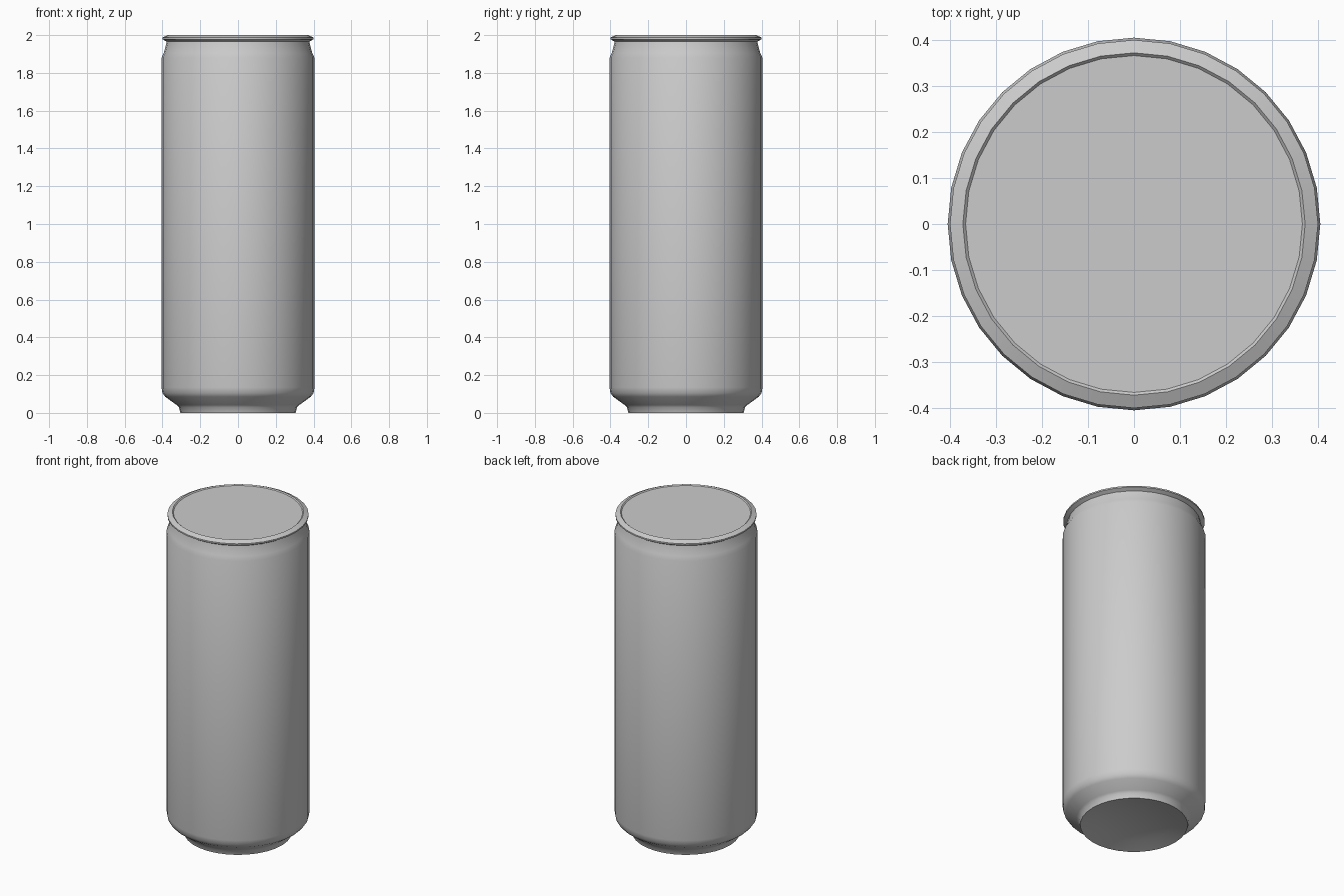
import bpy, bmesh, math

if "Cube" in bpy.data.objects:
    bpy.data.objects.remove(bpy.data.objects["Cube"])

SEG = 32

metal = bpy.data.materials.new("light_grey_metal")
metal.diffuse_color = (0.6, 0.6, 0.6, 1)
metal.use_nodes = True
metal.node_tree.nodes["Principled BSDF"].inputs["Base Color"].default_value = metal.diffuse_color


def lathe(name, profile, angle=35):
    """Spin an (r, z) profile about z; r = 0 ends close to a point."""
    bm = bmesh.new()
    rings = []
    for r, z in profile:
        if r == 0:
            rings.append([bm.verts.new((0, 0, z))] * SEG)
        else:
            rings.append([bm.verts.new((r * math.cos(2 * math.pi * i / SEG),
                                        r * math.sin(2 * math.pi * i / SEG), z))
                          for i in range(SEG)])
    for a, b in zip(rings, rings[1:]):
        for i in range(SEG):
            j = (i + 1) % SEG
            quad = [a[i], a[j], b[j], b[i]]
            bm.faces.new(list(dict.fromkeys(quad)))
    bmesh.ops.recalc_face_normals(bm, faces=bm.faces)
    mesh = bpy.data.meshes.new(name)
    bm.to_mesh(mesh)
    bm.free()
    ob = bpy.data.objects.new(name, mesh)
    bpy.context.collection.objects.link(ob)
    mesh.materials.append(metal)
    bpy.ops.object.select_all(action='DESELECT')
    ob.select_set(True)
    bpy.context.view_layer.objects.active = ob
    bpy.ops.object.shade_smooth_by_angle(angle=math.radians(angle))
    return ob


# Whole can: domed base, foot, tapered shoulder, wall, neck, rolled rim, lid
lathe("can_body", [
    (0, 0.045), (0.12, 0.038), (0.22, 0.022), (0.305, 0.0),   # domed base
    (0.313, 0.03), (0.325, 0.042), (0.385, 0.085),            # foot and taper
    (0.4, 0.105), (0.405, 0.135),
    (0.405, 1.88), (0.393, 1.905), (0.38, 1.955),             # wall and neck
    (0.378, 1.965), (0.4, 1.978), (0.4, 1.987),               # rolled rim
    (0.372, 2.0), (0.366, 1.994), (0, 1.994),                 # lid
])
